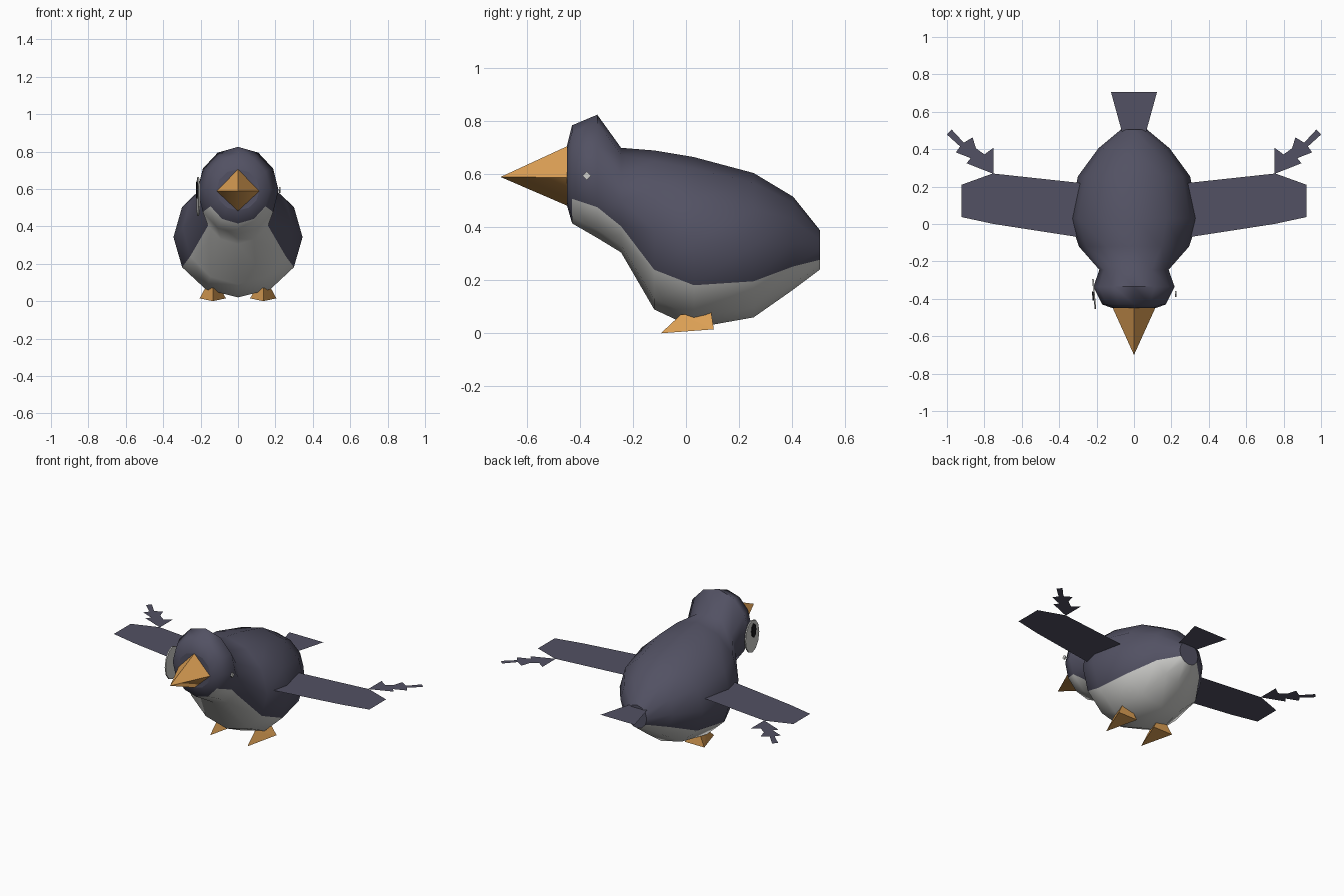
import bpy, bmesh
from math import cos, sin, pi, radians

if "Cube" in bpy.data.objects:
    bpy.data.objects.remove(bpy.data.objects["Cube"])


def material(name, rgb):
    m = bpy.data.materials.new(name)
    m.diffuse_color = (*rgb, 1)
    m.use_nodes = True
    m.node_tree.nodes["Principled BSDF"].inputs["Base Color"].default_value = m.diffuse_color
    return m


slate = material("slate feathers", (0.085, 0.083, 0.125))
white = material("pale belly", (0.62, 0.62, 0.60))
orange = material("orange", (0.72, 0.35, 0.09))
black = material("pupil black", (0.01, 0.01, 0.012))


def make(name, verts, faces, mats, smooth=None):
    me = bpy.data.meshes.new(name)
    me.from_pydata(verts, [], faces)
    ob = bpy.data.objects.new(name, me)
    bpy.context.collection.objects.link(ob)
    for m in mats:
        me.materials.append(m)
    if smooth:
        bpy.ops.object.select_all(action='DESELECT')
        ob.select_set(True)
        bpy.context.view_layer.objects.active = ob
        bpy.ops.object.shade_smooth_by_angle(angle=radians(smooth))
    return ob


# Body and head: twelve-sided elliptical rings (y, bottom, top, half width)
rings = [(-0.45, 0.485, 0.705, 0.115), (-0.43, 0.415, 0.785, 0.17),
         (-0.335, 0.36, 0.825, 0.217), (-0.245, 0.305, 0.70, 0.185),
         (-0.12, 0.09, 0.69, 0.295), (0.03, 0.02, 0.665, 0.345),
         (0.255, 0.06, 0.605, 0.30), (0.405, 0.165, 0.515, 0.19),
         (0.505, 0.24, 0.39, 0.07)]
N = 12
verts, faces = [], []
for y, lo, hi, w in rings:
    for i in range(N):
        a = 2 * pi * i / N
        verts.append((w * cos(a), y, (lo + hi) / 2 + (hi - lo) / 2 * sin(a)))
for r in range(len(rings) - 1):
    for i in range(N):
        j = (i + 1) % N
        faces.append((r*N + i, r*N + j, (r+1)*N + j, (r+1)*N + i))
faces.append(tuple(range(N)))
faces.append(tuple(reversed(range((len(rings) - 1) * N, len(rings) * N))))
body = make("body", verts, faces, [slate, white], 75)
bm = bmesh.new()
bm.from_mesh(body.data)
bmesh.ops.recalc_face_normals(bm, faces=bm.faces)
bm.to_mesh(body.data)
bm.free()
# Pale underside: the lowest four strips, behind the face
for p in body.data.polygons:
    k = p.index
    if N <= k < (len(rings) - 1) * N and 7 <= k % N <= 10:
        p.material_index = 1

# Beak: four-sided spike
base = [(0.118, -0.44, 0.588), (0, -0.44, 0.71), (-0.118, -0.44, 0.588), (0, -0.44, 0.478)]
make("beak", base + [(0, -0.70, 0.59)],
     [((i + 1) % 4, i, 4) for i in range(4)] + [(0, 1, 2, 3)], [orange], 85)


def plate(name, outline, z, side=1):
    # Flat horizontal feather plate, facing up
    pts = [(x * side, y, z) for x, y in outline]
    if side < 0:
        pts.reverse()
    return make(name, pts, [tuple(range(len(pts)))], [slate])


wing = [(0.2, -0.085), (0.75, 0.0), (0.922, 0.037), (0.922, 0.21), (0.755, 0.27), (0.2, 0.21)]
feathers = [(0.752, 0.268), (0.895, 0.325), (0.873, 0.352), (0.952, 0.383),
            (0.93, 0.415), (1.0, 0.478), (0.975, 0.505), (0.91, 0.435),
            (0.863, 0.463), (0.845, 0.405), (0.80, 0.372), (0.752, 0.407)]
foot = [(0, -0.095, 0), (0.07, 0.105, 0.015), (-0.07, 0.105, 0.015),
        (0.035, 0.095, 0.08), (-0.035, 0.095, 0.08), (0, -0.02, 0.07)]

for side, label in ((1, "right"), (-1, "left")):
    plate(label + "_wing", wing, 0.40, side)
    plate(label + "_wingtip_feathers", feathers, 0.40, side)
    # Foot: wedge with a pointed toe
    bm = bmesh.new()
    for x, y, z in foot:
        bm.verts.new((side * 0.135 + x, y, z))
    bmesh.ops.convex_hull(bm, input=bm.verts)
    bmesh.ops.recalc_face_normals(bm, faces=bm.faces)
    ob = make(label + "_foot", [], [], [orange])
    bm.to_mesh(ob.data)
    bm.free()

# Tail fan
plate("tail", [(0.05, 0.44), (0.123, 0.705), (-0.123, 0.705), (-0.05, 0.44)], 0.37)


def disc(name, x, y, z, ry, rz, n, mat, tilt=0):
    # Thin upright oval on the side of the head
    pts = []
    for dx in (0, -0.008 if x < 0 else 0.008):
        for i in range(n):
            a = 2 * pi * i / n
            dy = ry * cos(a)
            pts.append((x + dx + tilt * dy, y + dy, z + rz * sin(a)))
    fs = [(i, (i + 1) % n, n + (i + 1) % n, n + i) for i in range(n)]
    fs += [tuple(reversed(range(n))), tuple(range(n, 2 * n))]
    if x < 0:
        fs = [tuple(reversed(f)) for f in fs]
    make(name, pts, fs, [mat])


# Eyes: a large oval with pupil on the left, a tiny diamond on the right
disc("left_eye", -0.209, -0.375, 0.56, 0.08, 0.105, 12, white, -0.08)
disc("left_pupil", -0.215, -0.385, 0.595, 0.025, 0.045, 8, black, -0.08)
disc("right_eye", 0.218, -0.375, 0.595, 0.016, 0.016, 4, white)
